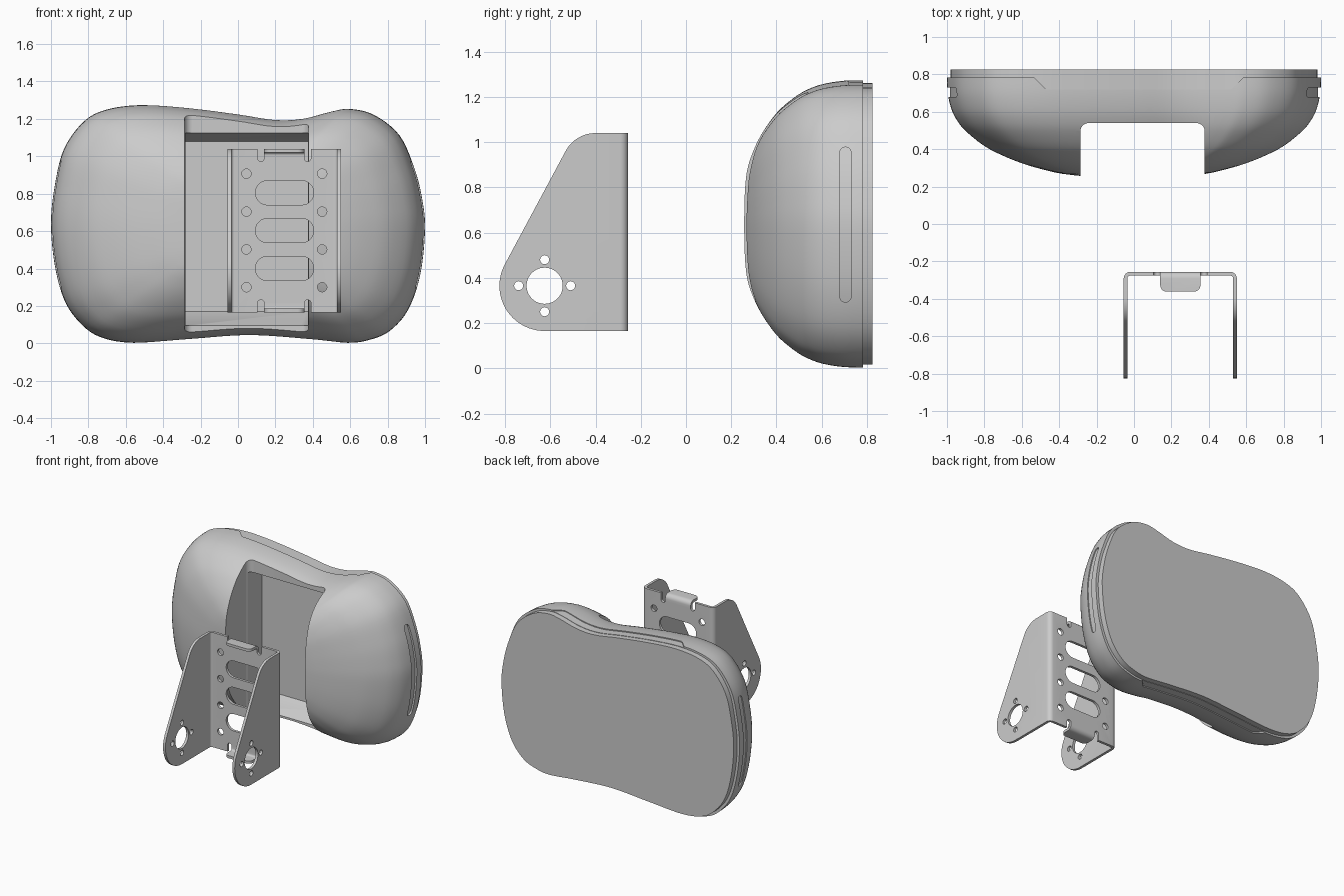
import bpy, bmesh
from math import sin, cos, pi, radians
from mathutils import Vector

if "Cube" in bpy.data.objects:
    bpy.data.objects.remove(bpy.data.objects["Cube"])

MID = 0.637  # height of the housing's centre


def spline(pts, n, closed=True):
    """Catmull-Rom curve through 2D points."""
    p = [Vector(q) for q in pts]
    k, out = len(p), []
    for i in range(k if closed else k - 1):
        g = lambda j: p[j % k] if closed else p[min(max(j, 0), k - 1)]
        a, b, c, d = g(i - 1), g(i), g(i + 1), g(i + 2)
        for s in range(n):
            t = s / n
            out.append(0.5 * (2 * b + (c - a) * t + (2 * a - 5 * b + 4 * c - d) * t * t
                              + (3 * b - a - 3 * c + d) * t ** 3))
    return out if closed else out + [p[-1]]


def arc(cx, cy, r, a0, a1, n=10):
    return [(cx + r * cos(radians(a0 + (a1 - a0) * i / n)),
             cy + r * sin(radians(a0 + (a1 - a0) * i / n))) for i in range(n + 1)]


def circle(cx, cy, r, n=32):
    return arc(cx, cy, r, 0, 360 - 360 / n, n - 1)


def place(axis, u, v, w):
    return {'x': (w, u, v), 'y': (u, w, v), 'z': (u, v, w)}[axis]


def finish(name, bm):
    bmesh.ops.recalc_face_normals(bm, faces=bm.faces[:])
    me = bpy.data.meshes.new(name)
    bm.to_mesh(me)
    bm.free()
    ob = bpy.data.objects.new(name, me)
    bpy.context.collection.objects.link(ob)
    return ob


def prism(name, loops, axis, lo, hi):
    """Extrude each closed loop along an axis."""
    bm = bmesh.new()
    for loop in loops:
        a = [bm.verts.new(place(axis, u, v, lo)) for u, v in loop]
        b = [bm.verts.new(place(axis, u, v, hi)) for u, v in loop]
        bm.faces.new(a)
        bm.faces.new(b)
        for i in range(len(a)):
            j = (i + 1) % len(a)
            bm.faces.new((a[i], a[j], b[j], b[i]))
    return finish(name, bm)


def boolean(ob, cutter, op='DIFFERENCE'):
    m = ob.modifiers.new('cut', 'BOOLEAN')
    m.operation, m.object, m.solver = op, cutter, 'EXACT'
    dg = bpy.context.evaluated_depsgraph_get()
    me = bpy.data.meshes.new_from_object(ob.evaluated_get(dg))
    ob.modifiers.clear()
    ob.data = me
    bpy.data.objects.remove(cutter)


# Housing outline (x, z) and dome profile (scale, y)
outline = spline([
    (-1, .64), (-.98, .84), (-.93, 1.04), (-.82, 1.19), (-.69, 1.253), (-.5, 1.274), (-.26, 1.258),
    (0, 1.225), (.2, 1.195), (.35, 1.202), (.5, 1.24), (.6, 1.253), (.73, 1.22), (.865, 1.11),
    (.945, .93), (.985, .77), (1, .61), (.975, .37), (.91, .18), (.81, .065), (.7, .018),
    (.585, .003), (.38, .022), (.06, .043), (-.26, .022), (-.56, .003), (-.74, .035),
    (-.85, .115), (-.93, .235), (-.98, .42)], 5)
profile = spline([(1, .782), (.996, .70), (.978, .62), (.95, .56), (.9, .497), (.8, .417),
                  (.7, .365), (.6, .325), (.5, .295), (.38, .268), (.2, .25), (.05, .245)], 3, False)


def scaled(s):
    return [(x * s, MID + (z - MID) * s) for x, z in outline]


# Domed housing
bm = bmesh.new()
rings = [[bm.verts.new((x, y, z)) for x, z in scaled(s)] for s, y in profile]
for r0, r1 in zip(rings, rings[1:]):
    for i in range(len(r0)):
        j = (i + 1) % len(r0)
        bm.faces.new((r0[i], r0[j], r1[j], r1[i]))
bm.faces.new(rings[0])
bm.faces.new(rings[-1])
housing = finish('housing', bm)

# Vertical channel with rounded inner corners
r = .045
boolean(housing, prism('channel_cutter', [
    [(-.287, 0), (.378, 0)] + arc(.378 - r, .54 - r, r, 0, 90) + arc(-.287 + r, .54 - r, r, 90, 180)],
    'z', -.2, 1.5))

# Deeper pocket in the channel with sloped ends
boolean(housing, prism('pocket_cutter', [[(.4, .095), (.54, .095), (.69, .17), (.69, 1.08),
                                          (.54, 1.125), (.4, 1.125)]], 'x', -.282, .373))

# Shallow stepped recess along the top and bottom rear edge
step = prism('step_cutter', [[(-.47, .72), (.52, .72), (.6, .80), (-.55, .80)]], 'z', -.1, 1.4)
boolean(step, prism('step_core', [scaled(.985)], 'y', .6, .9))
boolean(housing, step)

# Shallow side grooves
groove = arc(.705, .953, .025, 0, 180) + arc(.705, .317, .025, 180, 360)
for side in (-1, 1):
    cutter = prism('groove_cutter', [groove], 'x', *sorted((side * .75, side * 1.1)))
    boolean(cutter, prism('groove_core', [scaled(.985)], 'y', .6, .9))
    boolean(housing, cutter)

# Rear cover
prism('rear_cover', [scaled(.98)], 'y', .775, .825)

# Bracket: folded channel trimmed to the side-plate shape
X0, X1, YB, YF, T = -.055, .55, -.256, -.825, .02
R = .035
outer = [(X0, YF - .1)] + arc(X0 + R, YB - R, R, 180, 90, 6) + arc(X1 - R, YB - R, R, 90, 0, 6) + [(X1, YF - .1)]
q = R - T
inner = [(X1 - T, YF - .1)] + arc(X1 - R, YB - R, q, 0, 90, 6) + arc(X0 + R, YB - R, q, 90, 180, 6) + [(X0 + T, YF - .1)]
bracket = prism('bracket', [outer + inner], 'z', .1, 1.1)
HY, HZ = -.625, .365
side_shape = ([(-.2, .165)] + arc(HY, HZ, .2, 270, 151, 24)
              + arc(-.40, .89, .15, 151, 90, 12) + [(-.2, 1.04)])
boolean(bracket, prism('side_trim', [side_shape], 'x', -.3, .8), 'INTERSECT')

# Pivot hole and four screw holes in both side plates
holes = [circle(HY, HZ, .08, 40)]
holes += [circle(HY + .115 * cos(k * pi / 2), HZ + .115 * sin(k * pi / 2), .02, 20) for k in range(4)]
boolean(bracket, prism('side_holes', holes, 'x', -.3, .8))

# Slots, screw holes and tab notches in the back plate
cuts = [arc(.34, z, .065, -90, 90, 14) + arc(.158, z, .065, 90, 270, 14) for z in (.805, .603, .40)]
cuts += [circle(x, z, .025, 20) for x in (.045, .45) for z in (.907, .704, .502, .30)]
notch = arc(.1225, .99, .0175, 180, 360) + arc(.3725, .99, .0175, 180, 360) + [(.39, 1.2), (.105, 1.2)]
cuts += [notch, [(x, 1.205 - z) for x, z in notch]]
boolean(bracket, prism('plate_cuts', cuts, 'y', -.29, -.2))

# Folded tabs at the top and bottom of the back plate
fold = ([(YB - T, .985), (YB, .985)] + arc(YB - R, 1.04 - R, R, 0, 90, 6) + [(-.362, 1.04), (-.362, 1.04 - T)]
        + arc(YB - R, 1.04 - R, q, 90, 0, 6))
for name, flip in (('upper_tab', False), ('lower_tab', True)):
    tab = prism(name, [[(y, 1.205 - z if flip else z) for y, z in fold]], 'x', .14, .355)
    bm = bmesh.new()
    bm.from_mesh(tab.data)
    edges = [e for e in bm.edges if all(v.co.y < -.36 for v in e.verts)
             and abs(e.verts[0].co.x - e.verts[1].co.x) < 1e-4]
    bmesh.ops.bevel(bm, geom=edges, offset=.035, segments=6, profile=.5, affect='EDGES')
    bm.to_mesh(tab.data)
    bm.free()

# Smooth shading with sharp creases kept
for ob in bpy.context.scene.objects:
    ob.select_set(True)
    bpy.context.view_layer.objects.active = ob
bpy.ops.object.shade_smooth_by_angle(angle=radians(30))
